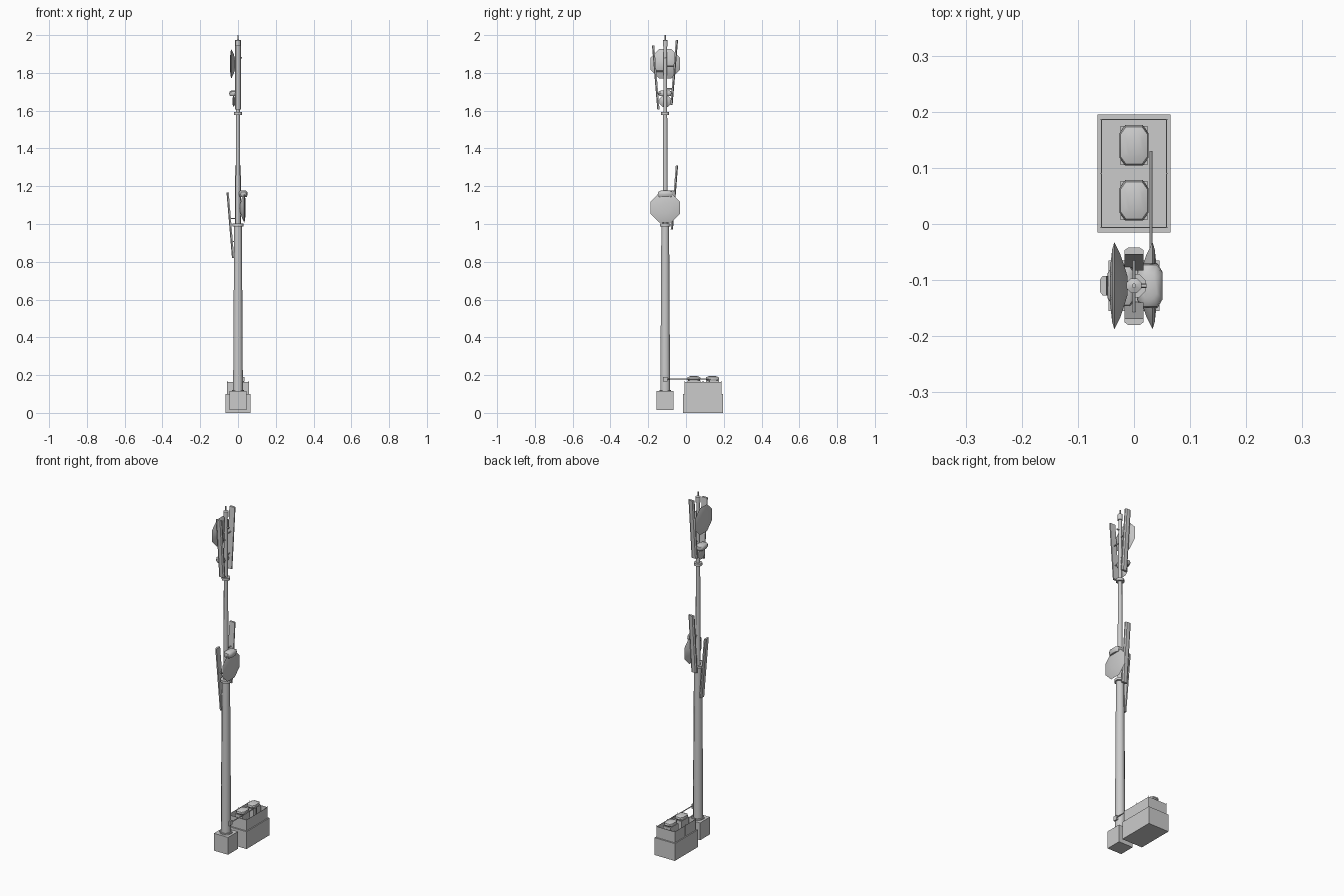
import bpy, math
from mathutils import Vector

if "Cube" in bpy.data.objects:
    bpy.data.objects.remove(bpy.data.objects["Cube"])

PX, PY = 0.0, -0.11   # mast axis


def finish(name, verts, faces, smooth=True):
    me = bpy.data.meshes.new(name)
    me.from_pydata(verts, [], faces)
    me.update()
    ob = bpy.data.objects.new(name, me)
    bpy.context.collection.objects.link(ob)
    if smooth:
        bpy.context.view_layer.objects.active = ob
        bpy.ops.object.select_all(action='DESELECT')
        ob.select_set(True)
        bpy.ops.object.shade_smooth_by_angle(angle=math.radians(50))
    return ob


def box(name, lo, hi):
    v = [(x, y, z) for z in (lo[2], hi[2]) for x, y in
         ((lo[0], lo[1]), (hi[0], lo[1]), (hi[0], hi[1]), (lo[0], hi[1]))]
    f = [(3, 2, 1, 0), (4, 5, 6, 7)] + [(i, (i + 1) % 4, (i + 1) % 4 + 4, i + 4) for i in range(4)]
    return finish(name, v, f, False)


def lathe(name, profile, origin, axis=(0, 0, 1), n=8):
    """Spin (radius, height) pairs around an axis, with flat caps."""
    q = Vector((0, 0, 1)).rotation_difference(Vector(axis).normalized())
    v, f = [], []
    for r, h in profile:
        for i in range(n):
            a = 2 * math.pi * (i + 0.5) / n
            v.append(Vector(origin) + q @ Vector((r * math.cos(a), r * math.sin(a), h)))
    for k in range(len(profile) - 1):
        for i in range(n):
            j = (i + 1) % n
            f.append((k * n + i, k * n + j, (k + 1) * n + j, (k + 1) * n + i))
    f += [tuple(reversed(range(n))), tuple(range((len(profile) - 1) * n, len(profile) * n))]
    return finish(name, v, f)


def rod(name, a, b, r, n=6):
    d = Vector(b) - Vector(a)
    return lathe(name, [(r, 0), (r, d.length)], a, d, n)


def hood(name, c, size):
    """Rounded low-poly cap, built from stacked eight-sided outlines."""
    outline = [(-.5, -.3), (-.3, -.5), (.3, -.5), (.5, -.3), (.5, .3), (.3, .5), (-.3, .5), (-.5, .3)]
    v, f = [], []
    for s, h in ((.8, -.5), (1, -.1), (.92, .3), (.55, .5)):
        v += [(c[0] + x * s * size[0], c[1] + y * s * size[1], c[2] + h * size[2]) for x, y in outline]
    for k in range(3):
        for i in range(8):
            j = (i + 1) % 8
            f.append((k * 8 + i, k * 8 + j, k * 8 + 8 + j, k * 8 + 8 + i))
    f += [tuple(range(7, -1, -1)), tuple(range(24, 32))]
    return finish(name, v, f)


def panel(name, direction, bottom, top, width=0.034, depth=0.012):
    """Tilted sector antenna; bottom and top are (distance from mast, z)."""
    d = Vector((direction[0], direction[1], 0))
    s = Vector((-d.y, d.x, 0))
    base = Vector((PX, PY, 0))
    sect = [(-.5, -.5), (-.5, .1), (-.3, .5), (.3, .5), (.5, .1), (.5, -.5)]
    v = []
    for r, z in (bottom, top):
        v += [base + d * (r + b * depth) + s * (-a * width) + Vector((0, 0, z)) for a, b in sect]
    f = [(i, (i + 1) % 6, (i + 1) % 6 + 6, i + 6) for i in range(6)]
    f += [tuple(range(5, -1, -1)), tuple(range(6, 12))]
    finish(name, v, f, False)
    # two brackets back to the mast
    for i, t in enumerate((.25, .6)):
        r = bottom[0] + (top[0] - bottom[0]) * t
        z = bottom[1] + (top[1] - bottom[1]) * t
        rod(f"{name}_bracket_{i}", base + Vector((0, 0, z)), base + d * r + Vector((0, 0, z)), .003)


# Mast footing and three stepped mast sections
box("mast_footing", (-.045, -.155, .015), (.045, -.065, .115))
lathe("mast_lower", [(.028, .11), (.022, 1.0)], (PX, PY, 0))
lathe("mast_middle", [(.014, .99), (.0115, 1.59)], (PX, PY, 0))
lathe("mast_upper", [(.0105, 1.57), (.0095, 1.94)], (PX, PY, 0))
lathe("mast_cap", [(.014, 1.94), (.014, 1.972), (.004, 1.976), (.004, 2.0)], (PX, PY, 0))
for i, (z, r) in enumerate(((.995, .031), (1.585, .023))):
    lathe(f"mast_collar_{i}", [(r, z - .007), (r, z + .007)], (PX, PY, 0))
lathe("mast_foot_flange", [(.034, .113), (.034, .122)], (PX, PY, 0))

# Round dish antennas
dish = [(.02, 0), (.06, .012), (.084, .023), (.07, .027), (.03, .031)]
lathe("upper_dish", dish, (-.012, PY, 1.848), (-1, 0, 0))
lathe("lower_dish", dish, (.010, PY, 1.085), (1, 0, 0))
rod("upper_dish_arm", (0, PY, 1.848), (-.02, PY, 1.848), .008)
rod("lower_dish_arm", (0, PY, 1.085), (.02, PY, 1.085), .01)
rod("upper_stub", (0, PY, 1.88), (.022, PY, 1.88), .004)

# Sector antennas
panel("upper_antenna_back", (0, 1), (.033, 1.63), (.062, 1.975))
panel("upper_antenna_front", (0, -1), (.036, 1.605), (.064, 1.945))
panel("lower_antenna_back", (0, 1), (.035, .97), (.062, 1.31))
panel("lower_antenna_side", (-1, 0), (.026, .82), (.055, 1.168))

# Radio units on the mast
hood("lower_radio_unit", (.028, PY, 1.16), (.046, .08, .034))
hood("upper_radio_unit", (-.022, PY, 1.692), (.05, .075, .03))
lathe("small_dish", [(.012, 0), (.034, .012), (.02, .016)], (-.012, PY, 1.65), (-1, 0, 0))

# Equipment plinth and thin fence with corner posts
box("equipment_plinth", (-.065, -.015, 0), (.065, .195, .1))
X, Y0, Y1, T = .058, -.006, .186, .0008
for i, s in enumerate((-1, 1)):
    box(f"fence_side_{i}", (s * X - T, Y0, .1), (s * X + T, Y1, .163))
    y = (Y0, Y1)[i]
    box(f"fence_end_{i}", (-X, y - T, .1), (X, y + T, .163))
    for j, yy in enumerate((Y0, .09, Y1)):
        rod(f"fence_post_{i}_{j}", (s * X, yy, .1), (s * X, yy, .17), .0016)

# Two equipment cabinets with hoods
for i, y in enumerate((.042, .14)):
    box(f"cabinet_{i}", (-.024, y - .035, .1), (.024, y + .035, .172))
    hood(f"cabinet_hood_{i}", (0, y, .182), (.052, .072, .024))

# Cable bridge from cabinets to the mast
rod("cable_bridge", (.03, -.11, .18), (.03, .13, .18), .003)
rod("cable_entry", (.03, .125, .1), (.03, .125, .18), .003)
box("cable_box", (.012, -.122, .165), (.034, -.098, .19))
